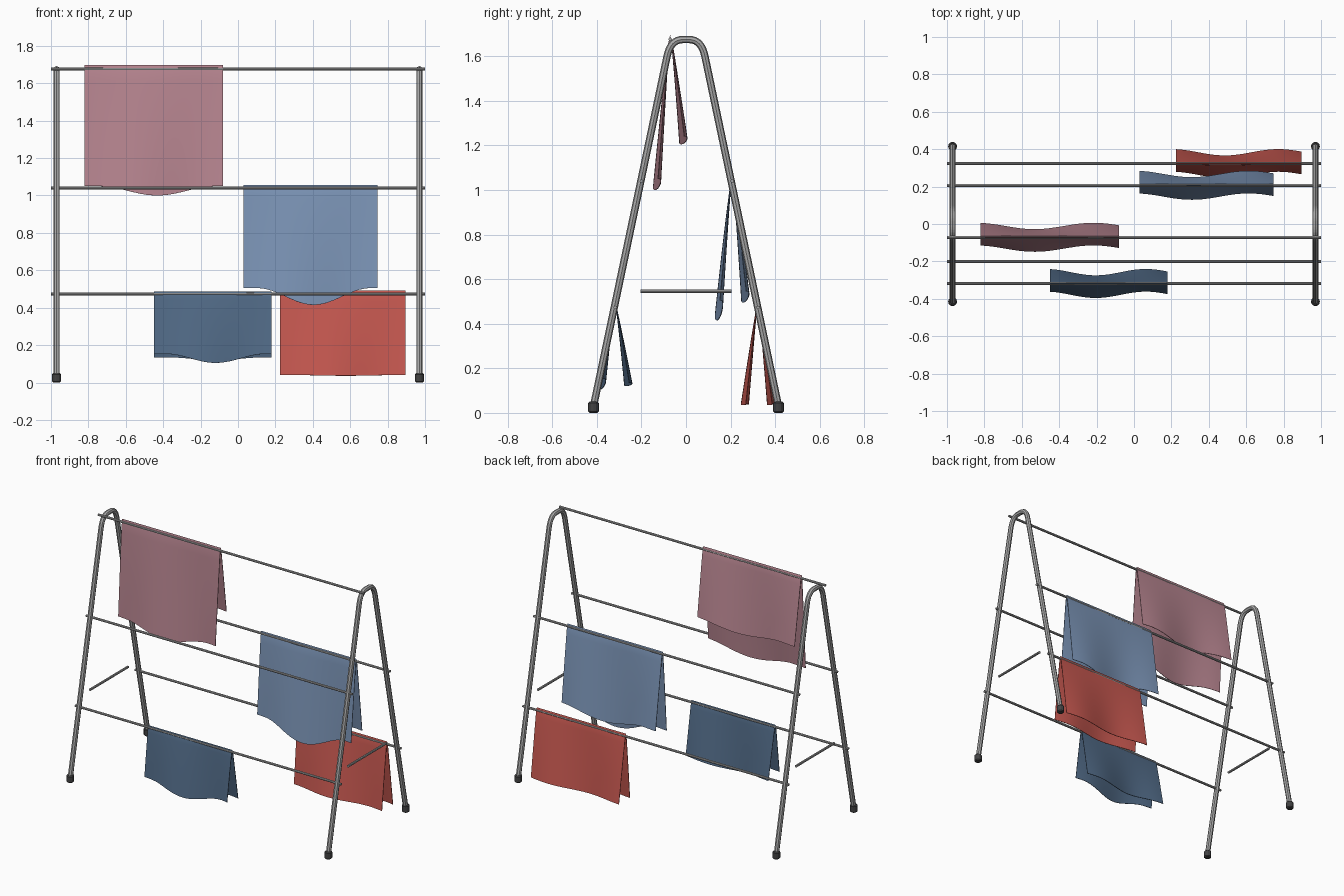
import bpy, bmesh, math
from mathutils import Vector

if "Cube" in bpy.data.objects:
    bpy.data.objects.remove(bpy.data.objects["Cube"])


def material(name, rgb):
    m = bpy.data.materials.new(name)
    lin = [(c / 255 / 12.92 if c < 11 else ((c / 255 + 0.055) / 1.055) ** 2.4) for c in rgb]
    m.diffuse_color = (*lin, 1)
    m.use_nodes = True
    m.node_tree.nodes["Principled BSDF"].inputs["Base Color"].default_value = m.diffuse_color
    return m


METAL = material("light grey metal", (170, 170, 170))
RUBBER = material("dark rubber", (66, 66, 67))
PINK = material("dusty pink", (183, 133, 144))
BLUE = material("soft blue", (123, 148, 182))
NAVY = material("slate blue", (80, 105, 133))
RED = material("brick red", (198, 88, 80))


def activate(ob):
    bpy.ops.object.select_all(action='DESELECT')
    ob.select_set(True)
    bpy.context.view_layer.objects.active = ob


def tube(name, points, radius):
    """Eight-sided tube swept along a path, converted to a mesh."""
    cu = bpy.data.curves.new(name, 'CURVE')
    cu.dimensions = '3D'
    cu.bevel_depth = radius
    cu.bevel_resolution = 2
    cu.use_fill_caps = True
    sp = cu.splines.new('POLY')
    sp.points.add(len(points) - 1)
    for p, co in zip(sp.points, points):
        p.co = (*co, 1)
    cu.materials.append(METAL)
    ob = bpy.data.objects.new(name, cu)
    bpy.context.collection.objects.link(ob)
    activate(ob)
    bpy.ops.object.convert(target='MESH')
    bpy.ops.object.shade_flat()


# Side frames: splayed legs joined by a rounded top bend
def frame_path(x):
    a, b, c = Vector((x, 0.085, 1.6)), Vector((x, 0.069, 1.675)), Vector((x, 0.015, 1.675))
    half = [Vector((x, 0.415, 0.03))]
    for i in range(9):
        t = i / 8
        half.append(a * (1 - t) ** 2 + b * 2 * t * (1 - t) + c * t * t)
    return half + [Vector((x, -p.y, p.z)) for p in reversed(half)]


for side, x in (("left", -0.97), ("right", 0.97)):
    tube(side + "_frame", frame_path(x), 0.0165)
    tube(side + "_brace", [(x, -0.205, 0.545), (x, 0.205, 0.545)], 0.008)
    # Rubber feet
    for end, y in (("front", -0.415), ("back", 0.415)):
        bpy.ops.mesh.primitive_cylinder_add(vertices=12, radius=0.024, depth=0.05,
                                            location=(x, y, 0.025))
        foot = bpy.context.object
        foot.name = f"{side}_{end}_foot"
        foot.data.materials.append(RUBBER)
        bev = foot.modifiers.new("bevel", 'BEVEL')
        bev.width, bev.segments = 0.006, 1

# Hanging rails
for name, y, z in (("top_rail", -0.071, 1.676),
                   ("front_middle_rail", -0.2, 1.04), ("back_middle_rail", 0.207, 1.04),
                   ("front_lower_rail", -0.318, 0.473), ("back_lower_rail", 0.323, 0.473)):
    tube(name, [(-1, y, z), (1, y, z)], 0.008)


def cloth(name, mat, x0, x1, y, top, front, back, dip, back_dip, spread=0.056):
    """Towel folded over a rail: front and back give the hem heights of the two flaps."""
    nu, nv = 28, 16
    bm = bmesh.new()
    rows = []
    for j in range(-nv, nv + 1):
        t = abs(j) / nv
        sign = -1 if j < 0 else 1
        hem, drop = (front, dip) if j < 0 else (back, back_dip)
        row = []
        for i in range(nu + 1):
            u = i / nu
            wave = -0.017 * math.cos(math.tau * (u - 0.39) / 0.85) * t
            sag = drop * (0.5 - 0.5 * math.cos(math.tau * min(max((u - 0.1) / 0.85, 0), 1)))
            off = sign * (spread * t ** 0.95 + 0.003 * min(t * 16, 1))
            z = top + (hem - top) * t - sag * t ** 2
            row.append(bm.verts.new((x0 + (x1 - x0) * u, y + off + wave, z)))
        rows.append(row)
    for r, s in zip(rows, rows[1:]):
        for i in range(nu):
            bm.faces.new((r[i], r[i + 1], s[i + 1], s[i]))
    bmesh.ops.recalc_face_normals(bm, faces=bm.faces)
    me = bpy.data.meshes.new(name)
    bm.to_mesh(me)
    bm.free()
    me.materials.append(mat)
    ob = bpy.data.objects.new(name, me)
    bpy.context.collection.objects.link(ob)
    sol = ob.modifiers.new("thickness", 'SOLIDIFY')
    sol.thickness, sol.offset = 0.003, 0
    activate(ob)
    # Thickness is applied first so the hems stay crisp
    bpy.ops.object.modifier_apply(modifier=sol.name)
    bpy.ops.object.shade_smooth_by_angle(angle=math.radians(40))


# Laundry
cloth("pink_towel", PINK, -0.82, -0.08, -0.071, 1.695, 1.05, 1.24, 0.05, 0.035)
cloth("blue_towel", BLUE, 0.03, 0.745, 0.207, 1.055, 0.505, 0.545, 0.09, 0.05)
cloth("slate_towel", NAVY, -0.45, 0.18, -0.318, 0.486, 0.153, 0.135, 0.048, 0.015)
cloth("red_towel", RED, 0.225, 0.895, 0.323, 0.49, 0.04, 0.04, 0.004, 0.004)
